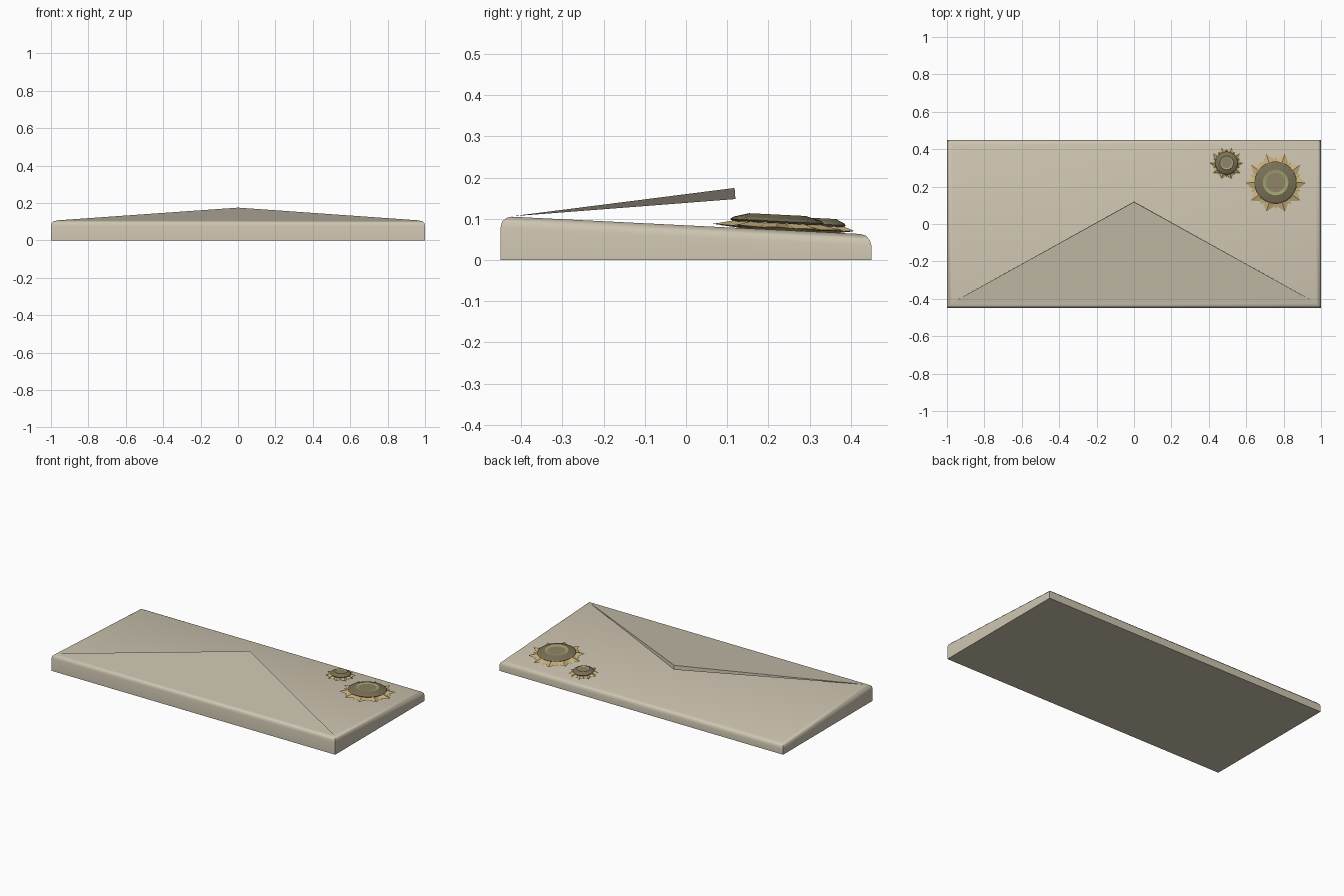
import bpy, bmesh, math
from mathutils import Matrix

if "Cube" in bpy.data.objects:
    bpy.data.objects.remove(bpy.data.objects["Cube"])


def material(name, color):
    m = bpy.data.materials.new(name)
    m.diffuse_color = (*color, 1)
    m.use_nodes = True
    m.node_tree.nodes["Principled BSDF"].inputs["Base Color"].default_value = m.diffuse_color
    return m


paper = material("paper", (0.62, 0.56, 0.44))
flap_paper = material("flap_paper", (0.58, 0.53, 0.42))
gold = material("gold", (0.58, 0.44, 0.20))
brown = material("brown", (0.19, 0.16, 0.09))
green = material("green", (0.34, 0.36, 0.16))
tan = material("tan", (0.27, 0.22, 0.13))


def finish(bm, name, mats, smooth=False):
    bmesh.ops.recalc_face_normals(bm, faces=bm.faces)
    me = bpy.data.meshes.new(name)
    bm.to_mesh(me)
    bm.free()
    for m in mats:
        me.materials.append(m)
    ob = bpy.data.objects.new(name, me)
    bpy.context.collection.objects.link(ob)
    if smooth:
        bpy.context.view_layer.objects.active = ob
        ob.select_set(True)
        bpy.ops.object.shade_smooth_by_angle(angle=math.radians(35))
        ob.select_set(False)
    return ob


SLOPE = -0.0494


def surface(y):
    return 0.105 + SLOPE * (y + 0.42)


# Envelope body: wedge slab with rounded top rim
bm = bmesh.new()
bmesh.ops.create_cube(bm, size=1)
for v in bm.verts:
    x, y, z = v.co
    v.co = (2 * x, 0.9 * y, surface(0.9 * y) if z > 0 else 0)
rim = [e for e in bm.edges if all(v.co.z > 0.01 for v in e.verts)]
bmesh.ops.bevel(bm, geom=rim, offset=0.027, segments=3, profile=0.5, affect='EDGES')
finish(bm, "envelope_body", [paper], True)

# Raised triangular flap, thickest at its tip
bm = bmesh.new()
a, b, c, d = [bm.verts.new(p) for p in (
    (-0.98, -0.425, 0.106), (0.98, -0.425, 0.106), (0, 0.118, 0.175), (0, 0.12, 0.148))]
for f in ((a, b, c), (a, d, b), (a, c, d), (b, d, c)):
    bm.faces.new(f)
finish(bm, "envelope_flap", [flap_paper])


def place(ob, x, y):
    ob.matrix_world = (Matrix.Translation((x, y, surface(y)))
                       @ Matrix.Rotation(math.atan(SLOPE), 4, 'X'))


def ring(bm, pts):
    return [bm.verts.new(p) for p in pts]


def petal_ring(name, x, y, r, hz, turn):
    # Folded petals: a high ridge down each petal, low valleys between
    bm = bmesh.new()
    n = 10
    rows = []
    for radii, heights in (((0.55, 0.55), (0.022, 0.014)), ((1, 0.74), (0.007, 0.005)),
                           ((0.55, 0.55), (0.0, 0.0))):
        pts = []
        for i in range(2 * n):
            t = math.pi * i / n + turn
            q = radii[i % 2] * r
            pts.append((q * math.cos(t), q * math.sin(t), heights[i % 2] * hz))
        rows.append(ring(bm, pts))
    for lo, hi in zip(rows, rows[1:]):
        for i in range(2 * n):
            j = (i + 1) % (2 * n)
            if i % 2 == 0:
                bm.faces.new((lo[i], lo[j], hi[i]))
                bm.faces.new((lo[j], hi[j], hi[i]))
            else:
                bm.faces.new((lo[i], lo[j], hi[j]))
                bm.faces.new((lo[i], hi[j], hi[i]))
    bm.faces.new(rows[-1])
    bm.faces.new(rows[0])
    place(finish(bm, name, [gold]), x, y)


def flower(name, x, y, r, hz):
    petal_ring(name + "_petals", x, y, r, hz, 0)
    petal_ring(name + "_lower_petals", x, y, r * 0.86, hz * 0.7, math.pi / 10)
    # Seed disc with a green ring and a tan centre
    bm = bmesh.new()
    n = 24
    profile = ((0.66, 0.016, 0), (0.70, 0.021, 0), (0.65, 0.027, 0),
               (0.42, 0.037, 0), (0.32, 0.034, 1), (0.12, 0.034, 2))
    rows = [ring(bm, [(k * r * math.cos(math.tau * i / n), k * r * math.sin(math.tau * i / n), h * hz)
                      for i in range(n)]) for k, h, _ in profile]
    for lo, hi, (_, _, mi) in zip(rows, rows[1:], profile[1:]):
        for i in range(n):
            j = (i + 1) % n
            bm.faces.new((lo[i], lo[j], hi[j], hi[i])).material_index = mi
    bm.faces.new(rows[0])
    bm.faces.new(rows[-1]).material_index = 2
    place(finish(bm, name + "_disc", [brown, green, tan]), x, y)


flower("large_flower", 0.757, 0.22, 0.163, 1.0)
flower("small_flower", 0.495, 0.325, 0.088, 0.9)
